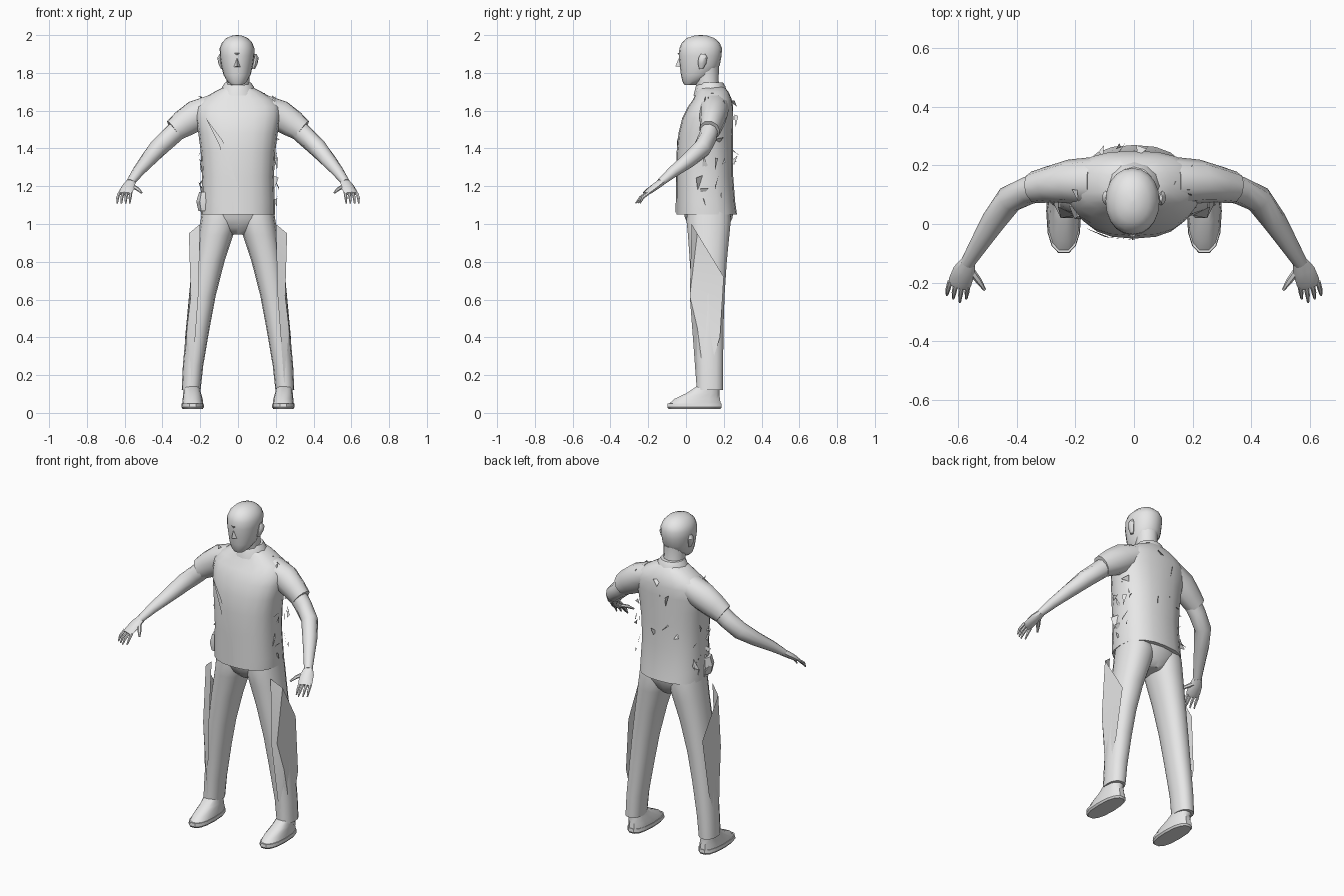
import bpy, math, random
from mathutils import Vector

random.seed(4)
grey = bpy.data.materials.new("plain grey")
grey.diffuse_color = (0.8, 0.8, 0.8, 1)


def make(name, verts, faces, angle=40):
    mesh = bpy.data.meshes.new(name)
    mesh.from_pydata(verts, [], faces)
    mesh.materials.append(grey)
    for p in mesh.polygons:
        p.use_smooth = True
    mesh.set_sharp_from_angle(angle=math.radians(angle))
    obj = bpy.data.objects.new(name, mesh)
    bpy.context.collection.objects.link(obj)
    return obj


def loft(name, rings, sides=16, power=2.0, level=True, angle=40):
    """Skin rings of (x, y, z, half width, half depth); level rings stay flat."""
    verts, faces = [], []
    pts = [Vector(r[:3]) for r in rings]
    for i, r in enumerate(rings):
        u, v = Vector((1, 0, 0)), Vector((0, 1, 0))
        if not level:
            t = (pts[min(i + 1, len(pts) - 1)] - pts[max(i - 1, 0)]).normalized()
            u = Vector((0, 0, 1)).cross(t).normalized()
            v = t.cross(u)
        for k in range(sides):
            a = 2 * math.pi * k / sides
            c, s = math.cos(a), math.sin(a)
            c = math.copysign(abs(c) ** (2 / power), c)
            s = math.copysign(abs(s) ** (2 / power), s)
            verts.append(pts[i] + u * c * r[3] + v * s * r[4])
    for i in range(len(rings) - 1):
        for k in range(sides):
            a, b = i * sides + k, i * sides + (k + 1) % sides
            faces.append((a, b, b + sides, a + sides))
    faces.append(tuple(reversed(range(sides))))
    faces.append(tuple(range(len(verts) - sides, len(verts))))
    return make(name, verts, faces, angle)


def mirrored(side, rings):
    return [(side * r[0], *r[1:]) for r in rings]


# Shirt body, with a narrow raised collar
loft("shirt", [
    (0.0, 0.11, 1.05, 0.195, 0.16), (0.0, 0.105, 1.12, 0.195, 0.155),
    (0.0, 0.10, 1.25, 0.19, 0.15), (0.0, 0.10, 1.38, 0.197, 0.15),
    (0.0, 0.105, 1.48, 0.21, 0.145), (0.0, 0.115, 1.56, 0.225, 0.135),
    (0.0, 0.13, 1.62, 0.225, 0.12), (0.0, 0.14, 1.66, 0.19, 0.102),
    (0.0, 0.14, 1.70, 0.125, 0.085), (0.0, 0.135, 1.725, 0.075, 0.068)],
    sides=20, power=2.4)
loft("collar", [(0, 0.13, 1.68, 0.105, 0.09), (0, 0.13, 1.73, 0.082, 0.078),
                (0, 0.13, 1.75, 0.068, 0.065)], sides=12)
# Front closure running diagonally down the shirt
make("front_flap", [(-0.17, -0.012, 1.56), (-0.08, -0.047, 1.44),
                    (0.0, -0.053, 1.2), (0.01, -0.055, 1.06),
                    (-0.02, -0.052, 1.06), (-0.03, -0.051, 1.2),
                    (-0.10, -0.044, 1.42)],
     [(0, 1, 6), (1, 2, 5, 6), (2, 3, 4, 5)])

# Neck and head
loft("neck", [(0, 0.125, 1.68, 0.07, 0.065), (0, 0.11, 1.76, 0.06, 0.062),
              (0, 0.10, 1.83, 0.064, 0.075)], sides=12)
loft("head", [
    (-0.005, 0.02, 1.735, 0.03, 0.028), (-0.005, 0.035, 1.755, 0.052, 0.054),
    (-0.005, 0.06, 1.79, 0.072, 0.087), (-0.005, 0.073, 1.84, 0.084, 0.106),
    (-0.005, 0.075, 1.89, 0.091, 0.113), (-0.005, 0.078, 1.93, 0.092, 0.113),
    (-0.005, 0.078, 1.96, 0.08, 0.10), (-0.005, 0.078, 1.985, 0.056, 0.072),
    (-0.005, 0.078, 1.997, 0.025, 0.035), (-0.005, 0.078, 2.0, 0.004, 0.005)],
    sides=20, power=2.1)
make("nose", [(-0.005, -0.035, 1.885), (-0.025, -0.025, 1.83),
              (0.015, -0.025, 1.83), (-0.005, -0.056, 1.835)],
     [(0, 1, 3), (0, 3, 2), (1, 2, 3)])
make("brow", [(-0.07, 0.002, 1.90), (-0.005, -0.045, 1.905), (0.06, 0.002, 1.90),
              (0.06, 0.01, 1.885), (-0.005, -0.032, 1.885), (-0.07, 0.01, 1.885)],
     [(0, 1, 4, 5), (1, 2, 3, 4)])

for side, word in ((-1, "right"), (1, "left")):
    # Ears
    loft(word + "_ear", mirrored(side, [
        (0.082, 0.08, 1.82, 0.008, 0.01), (0.092, 0.085, 1.85, 0.012, 0.022),
        (0.097, 0.09, 1.88, 0.012, 0.024), (0.092, 0.09, 1.90, 0.005, 0.012)]),
        sides=8)
    # Short sleeve and bare arm
    loft(word + "_sleeve", mirrored(side, [
        (0.13, 0.145, 1.62, 0.085, 0.07), (0.22, 0.145, 1.575, 0.075, 0.085),
        (0.29, 0.135, 1.53, 0.062, 0.075), (0.34, 0.125, 1.495, 0.055, 0.062)]),
        sides=10, level=False)
    loft(word + "_arm", mirrored(side, [
        (0.28, 0.135, 1.535, 0.05, 0.055), (0.36, 0.115, 1.46, 0.048, 0.052),
        (0.425, 0.085, 1.40, 0.048, 0.05), (0.48, 0.01, 1.335, 0.042, 0.04),
        (0.53, -0.07, 1.275, 0.032, 0.03), (0.57, -0.135, 1.22, 0.024, 0.02)]),
        sides=10, level=False)
    # Palm, four fingers and thumb
    loft(word + "_palm", mirrored(side, [
        (0.565, -0.125, 1.225, 0.024, 0.02), (0.58, -0.16, 1.20, 0.038, 0.019),
        (0.595, -0.20, 1.17, 0.04, 0.015), (0.60, -0.215, 1.16, 0.034, 0.01)]),
        sides=8, level=False)
    for f in range(4):
        d = f * 0.02 - 0.03
        reach = 0.062 - 0.012 * abs(f - 1)
        loft(f"{word}_finger_{f + 1}", mirrored(side, [
            (0.598 + d, -0.205 + d * 0.3, 1.165, 0.009, 0.009),
            (0.604 + d * 1.1, -0.205 - reach * 0.6, 1.14, 0.008, 0.008),
            (0.606 + d * 1.1, -0.205 - reach, 1.11, 0.004, 0.004)]),
            sides=6, level=False)
    loft(word + "_thumb", mirrored(side, [
        (0.56, -0.155, 1.20, 0.013, 0.012), (0.53, -0.195, 1.185, 0.011, 0.01),
        (0.51, -0.225, 1.165, 0.005, 0.005)]), sides=6, level=False)

    # Trouser leg, widening into the hip
    loft(word + "_trouser_leg", mirrored(side, [
        (0.248, 0.125, 0.12, 0.05, 0.072), (0.238, 0.125, 0.25, 0.054, 0.073),
        (0.212, 0.12, 0.45, 0.062, 0.08), (0.187, 0.118, 0.62, 0.069, 0.088),
        (0.152, 0.118, 0.80, 0.08, 0.10), (0.118, 0.12, 0.94, 0.092, 0.112),
        (0.10, 0.12, 1.02, 0.098, 0.12), (0.10, 0.12, 1.07, 0.09, 0.115)]),
        sides=14, power=2.3)
    # Loose outer seam panels on the trousers
    make(word + "_outer_seam", [(side * x, y, z) for x, y, z in (
        (0.20, 0.03, 1.0), (0.26, 0.06, 0.95), (0.25, 0.02, 0.62),
        (0.27, 0.06, 0.45), (0.29, 0.10, 0.15), (0.245, 0.055, 0.15),
        (0.21, 0.02, 0.62), (0.25, 0.20, 0.72), (0.28, 0.18, 0.40))],
        [(0, 1, 2, 6), (2, 3, 5, 6), (3, 4, 5), (1, 7, 2), (7, 8, 3, 2), (8, 4, 3)], 10)

    # Shoe: flat sole and upper rising to the ankle
    loft(word + "_sole", mirrored(side, [
        (0.24, 0.045, 0.02, 0.052, 0.14), (0.24, 0.045, 0.03, 0.06, 0.147),
        (0.24, 0.045, 0.05, 0.058, 0.145)]), sides=14, power=2.5)
    loft(word + "_shoe", mirrored(side, [
        (0.24, 0.045, 0.045, 0.056, 0.142), (0.24, 0.06, 0.075, 0.053, 0.122),
        (0.243, 0.09, 0.105, 0.047, 0.088), (0.246, 0.12, 0.145, 0.042, 0.058)]),
        sides=14, power=2.4)

# Seat of the trousers joining both legs under the shirt
loft("trouser_hips", [(0, 0.125, 0.945, 0.05, 0.07), (0, 0.12, 0.98, 0.14, 0.10),
                      (0, 0.12, 1.03, 0.185, 0.125), (0, 0.12, 1.08, 0.185, 0.135)])


def shards(name, count, spot, length):
    """Crumpled loose triangles gathered in one flat-faced part."""
    verts, faces = [], []
    for i in range(count):
        c = Vector(spot())
        for _ in range(3):
            verts.append(c + Vector((random.uniform(-0.02, 0.02),
                                     random.uniform(-0.03, 0.03),
                                     random.uniform(-length, length))))
        faces.append((3 * i, 3 * i + 1, 3 * i + 2))
    make(name, verts, faces, 5)


# Crumpled cloth along the shirt sides and shoulders
R = random.uniform
for side, word in ((-1, "right"), (1, "left")):
    shards(word + "_side_folds", 14,
           lambda: (side * R(0.185, 0.205), R(0.06, 0.2), R(1.08, 1.45)), 0.05)
    shards(word + "_shoulder_folds", 8,
           lambda: (side * R(0.1, 0.22), R(0.08, 0.2), R(1.63, 1.67)), 0.03)
shards("back_folds", 8, lambda: (R(-0.12, 0.12), R(0.24, 0.255), R(1.3, 1.6)), 0.06)
# Small pouch at the hip
loft("hip_pouch", [(-0.18, 0.06, 1.07, 0.03, 0.04), (-0.185, 0.06, 1.12, 0.036, 0.05),
                   (-0.18, 0.06, 1.17, 0.025, 0.04)], sides=6, angle=20)
